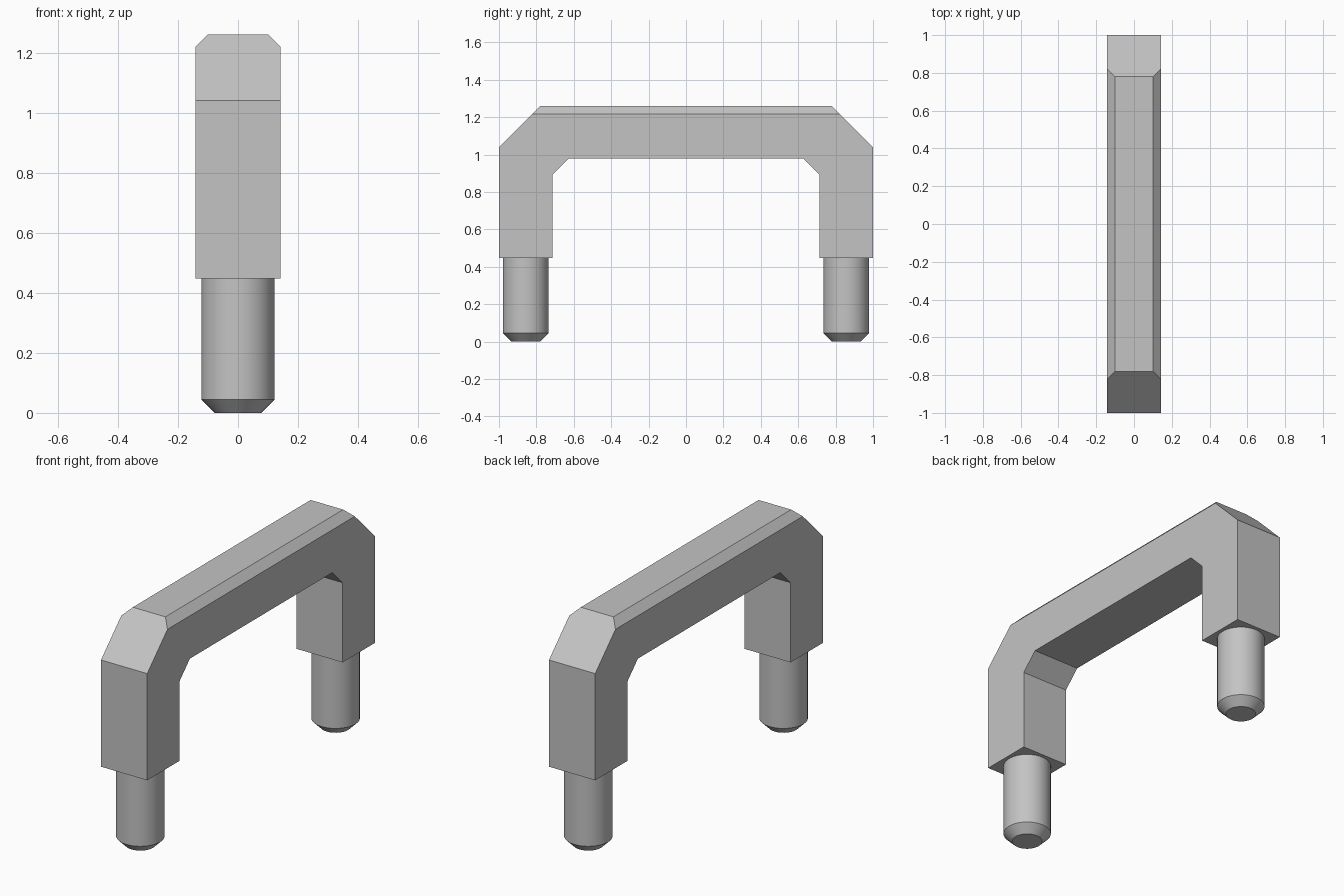
import bpy
import bmesh
import math
from mathutils import Vector

cube = bpy.data.objects.get("Cube")
if cube:
    bpy.data.objects.remove(cube, do_unlink=True)

HALF_WIDTH = 0.142
CHAMFER = 0.042
TOP = 1.26
SHOULDER = 0.447
PIN_Y = 0.857

metal = bpy.data.materials.new("grey metal")
metal.use_nodes = True
grey = (0.55, 0.55, 0.55, 1)
metal.diffuse_color = grey
metal.node_tree.nodes["Principled BSDF"].inputs["Base Color"].default_value = grey


def make_object(name, bm):
    bmesh.ops.recalc_face_normals(bm, faces=bm.faces[:])
    mesh = bpy.data.meshes.new(name)
    bm.to_mesh(mesh)
    bm.free()
    mesh.materials.append(metal)
    obj = bpy.data.objects.new(name, mesh)
    bpy.context.collection.objects.link(obj)
    return obj


# Handle: mirrored arch profile in the y-z plane, extruded across x
half = [(0.78, TOP), (1, 1.04), (1, SHOULDER),
        (0.715, SHOULDER), (0.715, 0.89), (0.625, 0.98)]
profile = half + [(-y, z) for y, z in reversed(half)]
bm = bmesh.new()
side = bm.faces.new([bm.verts.new((-HALF_WIDTH, y, z)) for y, z in profile])
extruded = bmesh.ops.extrude_face_region(bm, geom=[side], use_keep_orig=True)
moved = [g for g in extruded["geom"] if isinstance(g, bmesh.types.BMVert)]
bmesh.ops.translate(bm, verts=moved, vec=(2 * HALF_WIDTH, 0, 0))

# Chamfer the two long top edges
for sign in (-1, 1):
    cut = bmesh.ops.bisect_plane(
        bm, geom=bm.verts[:] + bm.edges[:] + bm.faces[:],
        plane_co=Vector((sign * (HALF_WIDTH - CHAMFER), 0, TOP)),
        plane_no=Vector((sign, 0, 1)).normalized(), clear_outer=True)
    rim = [g for g in cut["geom_cut"] if isinstance(g, bmesh.types.BMEdge)]
    bmesh.ops.edgeloop_fill(bm, edges=rim)
make_object("handle", bm)


# Pins: round pegs with a chamfered tip
def make_pin(name, y):
    sides = 48
    sections = [(0.077, 0), (0.122, 0.045), (0.122, SHOULDER)]
    bm = bmesh.new()
    rings = []
    for radius, z in sections:
        angles = [2 * math.pi * i / sides for i in range(sides)]
        rings.append([bm.verts.new((radius * math.cos(a), y + radius * math.sin(a), z))
                      for a in angles])
    for low, high in zip(rings, rings[1:]):
        for i in range(sides):
            j = (i + 1) % sides
            bm.faces.new((low[i], low[j], high[j], high[i]))
    bm.faces.new(rings[0])
    bm.faces.new(rings[-1])
    pin = make_object(name, bm)
    bpy.ops.object.select_all(action="DESELECT")
    pin.select_set(True)
    bpy.context.view_layer.objects.active = pin
    bpy.ops.object.shade_smooth_by_angle(angle=math.radians(30))


make_pin("front_pin", -PIN_Y)
make_pin("back_pin", PIN_Y)
